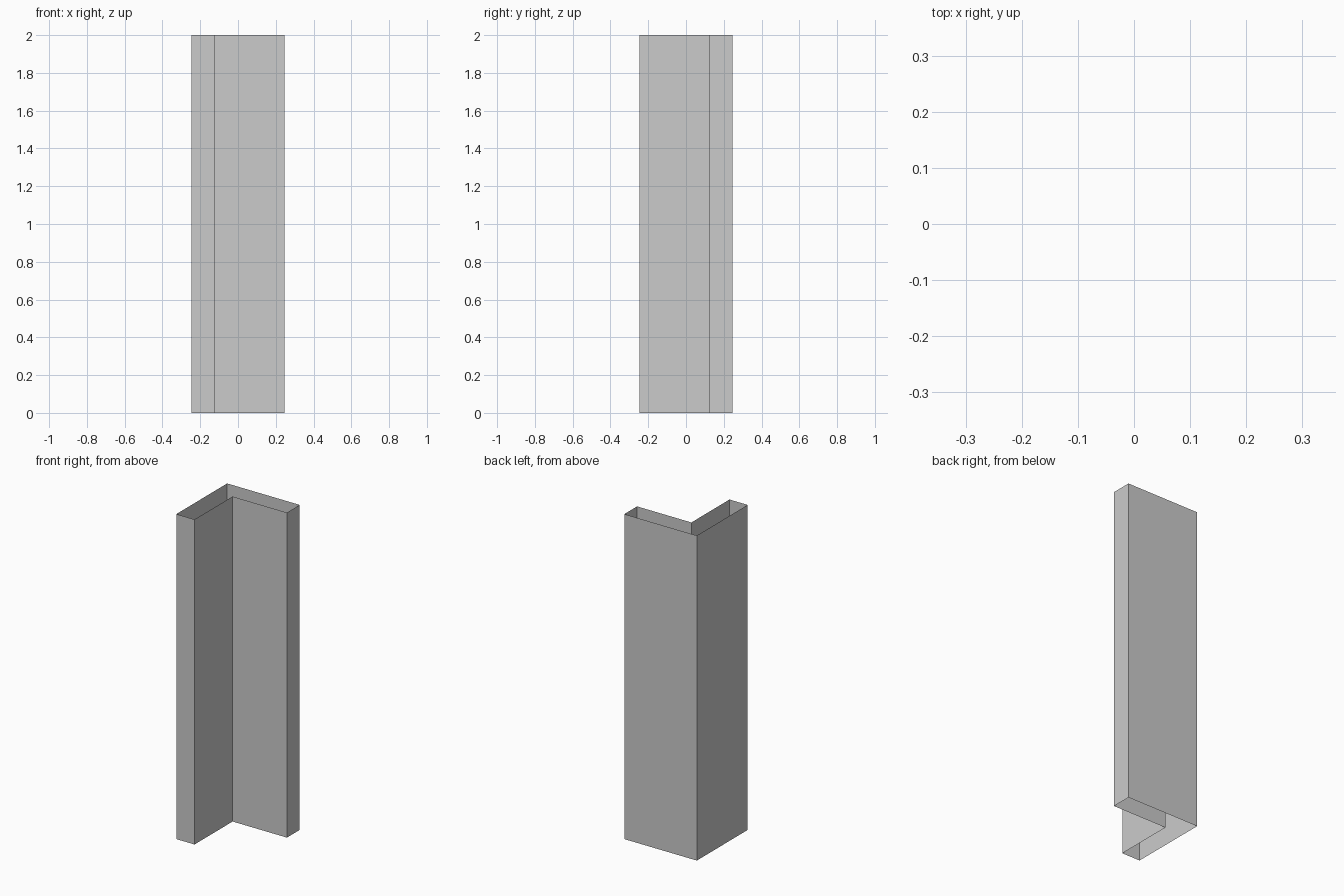
import bpy
import bmesh

if "Cube" in bpy.data.objects:
    bpy.data.objects.remove(bpy.data.objects["Cube"])

HALF = 0.247     # half the outer width
INNER = 0.123    # inside corner offset
HEIGHT = 2.0

# L-shaped footprint, counter-clockwise, with the outer corner at back left
outline = [(-HALF, -HALF), (-INNER, -HALF), (-INNER, INNER),
           (HALF, INNER), (HALF, HALF), (-HALF, HALF)]

# Thin vertical walls, open at the top and bottom
bm = bmesh.new()
bottom = [bm.verts.new((x, y, 0)) for x, y in outline]
top = [bm.verts.new((x, y, HEIGHT)) for x, y in outline]
for i in range(len(outline)):
    j = (i + 1) % len(outline)
    bm.faces.new((bottom[i], bottom[j], top[j], top[i]))

mesh = bpy.data.meshes.new("corner_wall")
bm.to_mesh(mesh)
bm.free()
wall = bpy.data.objects.new("corner_wall", mesh)
bpy.context.collection.objects.link(wall)
